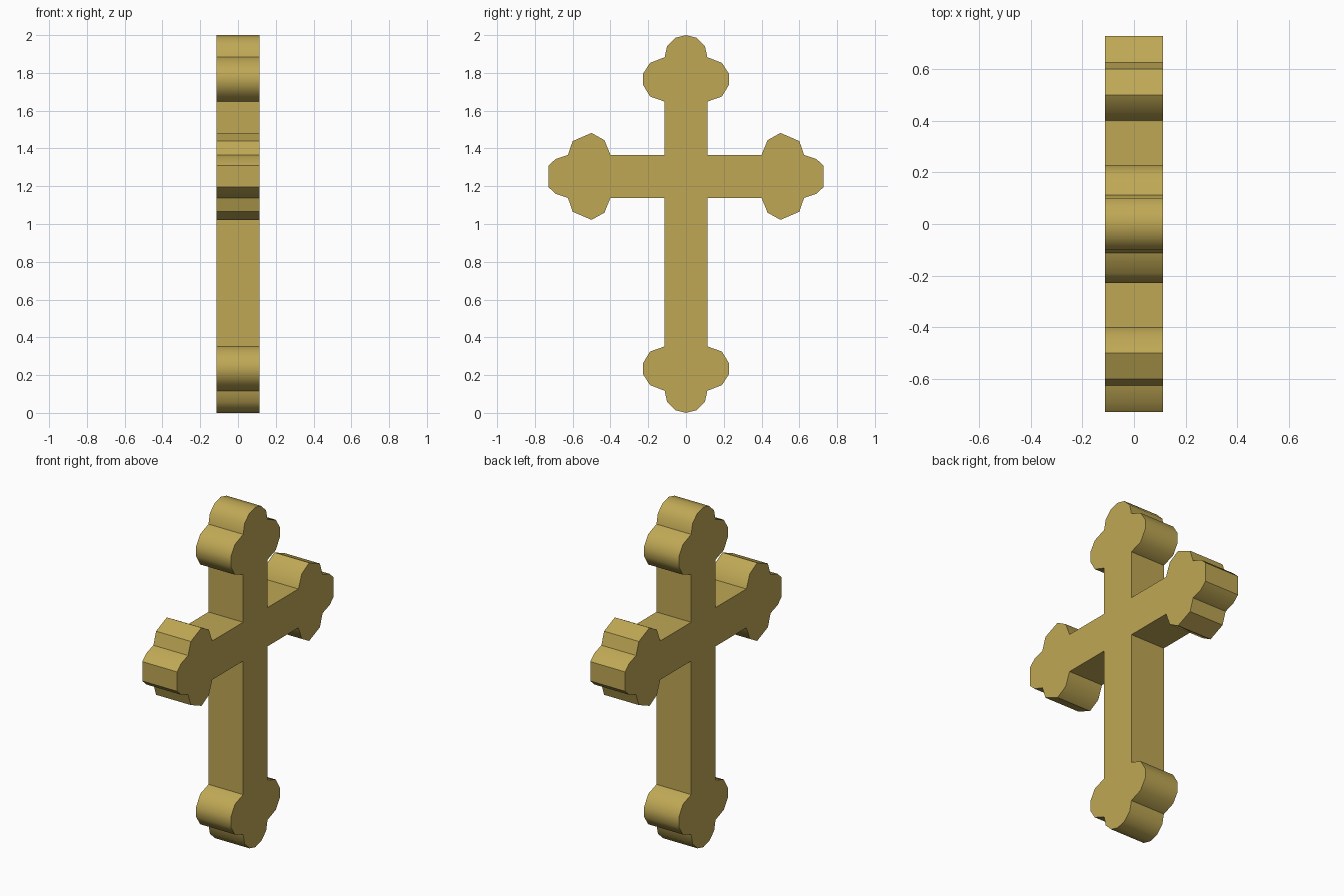
import bpy, bmesh, math

if "Cube" in bpy.data.objects:
    bpy.data.objects.remove(bpy.data.objects["Cube"])

HALF_DEPTH = 0.113

# Right half of the outline (y, z), from bottom tip to top tip
foot = [(0, 0), (0.055, 0.014), (0.1, 0.058), (0.113, 0.117), (0.19, 0.147),
        (0.228, 0.205), (0.228, 0.262), (0.19, 0.325), (0.113, 0.352)]
arm_low = [(0.113, 1.138), (0.40, 1.138), (0.432, 1.06), (0.50, 1.022),
           (0.60, 1.065), (0.625, 1.138), (0.69, 1.16), (0.728, 1.195)]
arm_high = [(y, 2.504 - z) for y, z in reversed(arm_low)]
head = [(y, 2 - z) for y, z in reversed(foot)]
half = foot + arm_low + arm_high + head

# Mirror to the full outline, leaving the two tips unduplicated
outline = half + [(-y, z) for y, z in reversed(half[1:-1])]

# Extrude the outline through the depth
bm = bmesh.new()
face = bm.faces.new([bm.verts.new((-HALF_DEPTH, y, z)) for y, z in outline])
ext = bmesh.ops.extrude_face_region(bm, geom=[face], use_keep_orig=True)
verts = [g for g in ext["geom"] if isinstance(g, bmesh.types.BMVert)]
bmesh.ops.translate(bm, verts=verts, vec=(2 * HALF_DEPTH, 0, 0))
bmesh.ops.recalc_face_normals(bm, faces=bm.faces)
mesh = bpy.data.meshes.new("cross")
bm.to_mesh(mesh)
bm.free()

cross = bpy.data.objects.new("cross", mesh)
bpy.context.collection.objects.link(cross)

# Gold colour
gold = bpy.data.materials.new("gold")
gold.diffuse_color = (0.52, 0.39, 0.09, 1)
gold.use_nodes = True
gold.node_tree.nodes["Principled BSDF"].inputs["Base Color"].default_value = gold.diffuse_color
mesh.materials.append(gold)

# Rounded lobes smooth, corners sharp
bpy.context.view_layer.objects.active = cross
cross.select_set(True)
bpy.ops.object.shade_smooth_by_angle(angle=math.radians(42))
